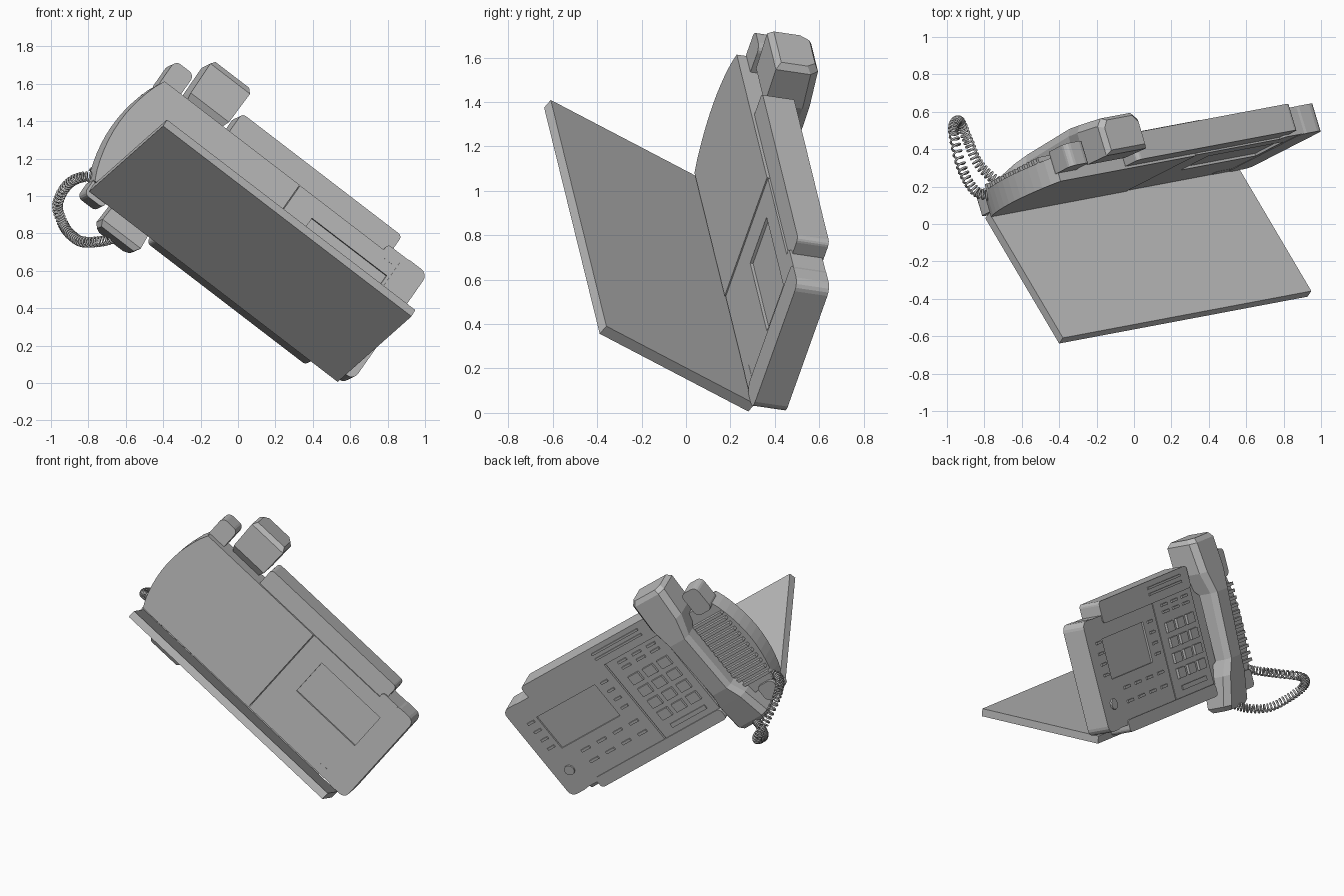
import bpy, bmesh, math
from mathutils import Vector, Matrix

cube = bpy.data.objects.get("Cube")
if cube:
    bpy.data.objects.remove(cube)

# One plain grey for the whole telephone
grey = bpy.data.materials.new("plain_grey")
grey.use_nodes = True
GREY = (0.5, 0.5, 0.5, 1)
grey.diffuse_color = GREY
grey.node_tree.nodes["Principled BSDF"].inputs["Base Color"].default_value = GREY

# Tilted frame: X runs along the phone, Y to its far edge, Z out of the keypad
ax = Vector((0.785, 0.148, -0.602)).normalized()
ay = Vector((-0.544, -0.28, -0.79))
ay = (ay - ax * ay.dot(ax)).normalized()
TILT = Matrix((ax, ay, ax.cross(ay))).transposed().to_4x4()


def add(name, bm):
    bmesh.ops.recalc_face_normals(bm, faces=bm.faces)
    mesh = bpy.data.meshes.new(name)
    bm.to_mesh(mesh)
    bm.free()
    mesh.materials.append(grey)
    ob = bpy.data.objects.new(name, mesh)
    bpy.context.collection.objects.link(ob)
    ob.matrix_world = TILT
    return ob


def prism(bm, outline, z0, z1, r=0):
    """Extrude an outline; r rounds the corners."""
    part = bmesh.new()
    base = part.faces.new([part.verts.new((x, y, z0)) for x, y in outline])
    top = bmesh.ops.extrude_face_region(part, geom=[base])["geom"]
    for v in top:
        if isinstance(v, bmesh.types.BMVert):
            v.co.z = z1
    if r:
        sides = [e for e in part.edges
                 if abs(e.verts[0].co.z - e.verts[1].co.z) > 1e-5]
        bmesh.ops.bevel(part, geom=sides, offset=r, segments=4, profile=0.5,
                        affect='EDGES')
    tmp = bpy.data.meshes.new("tmp")
    part.to_mesh(tmp)
    part.free()
    bm.from_mesh(tmp)
    bpy.data.meshes.remove(tmp)


def rect(x0, x1, y0, y1):
    return [(x0, y0), (x1, y0), (x1, y1), (x0, y1)]


def block(name, x0, x1, y0, y1, z0, z1, r=0):
    bm = bmesh.new()
    prism(bm, rect(x0, x1, y0, y1), z0, z1, r)
    return add(name, bm)


def pads(name, centres, w, d, z0, z1):
    bm = bmesh.new()
    for x, y in centres:
        prism(bm, rect(x - w / 2, x + w / 2, y - d / 2, y + d / 2), z0, z1)
    return add(name, bm)


# Fold-out stand hinged at the far edge
hinge, tip = Vector((-0.377, 0.113)), Vector((-0.681, -0.683))
d = (tip - hinge).normalized()
off = Vector((d.y, -d.x)) * 0.05
bm = bmesh.new()
ends = [[bm.verts.new((x, p.x, p.y)) for p in (hinge, tip, tip + off, hinge + off)]
        for x in (-1.236, 0.456)]
bm.faces.new(ends[0])
bm.faces.new(ends[1])
for i in range(4):
    j = (i + 1) % 4
    bm.faces.new((ends[0][i], ends[0][j], ends[1][j], ends[1][i]))
add("stand", bm)

# Cradle half of the body, with a bowed outer end
bow = []
for i in range(13):
    t = i / 12
    bow.append((-1.245 - 0.075 * math.sin(math.pi * t) ** 0.8, -0.44 - 0.677 * t))
bm = bmesh.new()
prism(bm, [(-0.325, -1.117), (-0.325, -0.44)] + bow, 0.104, 0.24)
add("cradle_body", bm)

# Display half, with a shallow rectangular recess front and back
panel = block("display_body", -0.32, 0.4, -1.117, -0.44, 0.108, 0.26)
for i, z in enumerate((0.11, 0.26)):
    cut = block("recess_cutter", -0.166, 0.343, -1.013, -0.75, z - 0.012, z + 0.012)
    cut.hide_render = True
    cut.hide_set(True)
    mod = panel.modifiers.new("recess", 'BOOLEAN')
    mod.object = cut
    mod.operation = 'DIFFERENCE'
    mod.solver = 'EXACT'
block("display_end", 0.36, 0.52, -1.158, -0.435, 0.105, 0.26, 0.045)
block("keypad_deck", -0.8, -0.33, -1.1, -0.47, 0.2, 0.258)

# Side rails and the matching end lobes beside the handset gap
for side, y0, y1 in (("near", -1.243, -1.1), ("far", -0.47, -0.39)):
    block(side + "_rail", -0.8, 0.29, y0, y1, 0.118, 0.267, 0.025)
block("near_lobe", -1.255, -1.125, -1.26, -1.08, 0.15, 0.275, 0.035)
block("far_lobe", -1.25, -1.12, -0.47, -0.355, 0.13, 0.26, 0.03)
block("near_end_rail", 0.25, 0.5, -1.155, -1.08, 0.107, 0.26, 0.02)
block("far_end_rail", 0.25, 0.5, -0.5, -0.44, 0.107, 0.26, 0.02)

# Ribs on the cradle and ridges on the near rail
pads("cradle_ribs", [(-1.12, -1.02 + 0.045 * i) for i in range(12)],
     0.32, 0.02, 0.23, 0.27)
pads("rail_ridges", [(-0.5, -1.2), (-0.5, -1.16)], 0.4, 0.015, 0.26, 0.275)

# Keys, soft buttons and round navigation button
cols = [-0.45, -0.575, -0.7]
pads("number_keys", [(x, -0.92 + 0.1 * r) for x in cols for r in range(4)],
     0.085, 0.065, 0.25, 0.275)
pads("function_keys", [(x, y) for x in cols for y in (-1.065, -1.02)],
     0.07, 0.016, 0.25, 0.27)
pads("label_bar", [(-0.575, -0.525)], 0.3, 0.03, 0.25, 0.266)
pads("soft_keys", [(x, y) for x in (0.2, 0.06, -0.08, -0.22) for y in (-0.67, -0.58)],
     0.07, 0.018, 0.25, 0.27)
pads("screen_keys", [(x, -1.0 + 0.07 * i) for x in (0.4, -0.24) for i in range(4)],
     0.055, 0.016, 0.25, 0.27)
bm = bmesh.new()
prism(bm, [(0.4 + 0.035 * math.cos(a * math.pi / 6), -0.6 + 0.035 * math.sin(a * math.pi / 6))
           for a in range(12)], 0.25, 0.272)
add("navigation_button", bm)

# Handset lofted from chamfered sections: (y, half width, bottom, top)
sections = [(-1.395, 0.115, 0.17, 0.335), (-1.365, 0.135, 0.15, 0.355),
            (-1.17, 0.13, 0.155, 0.375), (-1.03, 0.085, 0.265, 0.39),
            (-0.6, 0.08, 0.26, 0.37), (-0.5, 0.115, 0.16, 0.35),
            (-0.31, 0.13, 0.15, 0.31), (-0.28, 0.11, 0.17, 0.29)]
bm = bmesh.new()
rings = []
for y, w, z0, z1 in sections:
    shape = ((-w, z0), (w, z0), (w, z1 - 0.04), (w * 0.75, z1),
             (-w * 0.75, z1), (-w, z1 - 0.04))
    rings.append([bm.verts.new((x - 0.955, y, z)) for x, z in shape])
for a, b in zip(rings, rings[1:]):
    for i in range(6):
        j = (i + 1) % 6
        bm.faces.new((a[i], a[j], b[j], b[i]))
bm.faces.new(rings[0])
bm.faces.new(rings[-1])
add("handset", bm)

# Coiled cord: a helix wound round a smooth loop
loop = [Vector(p) for p in (
    (-0.72, 0.15, 1.1), (-0.84, 0.17, 1.1), (-0.92, 0.3, 1.05), (-0.965, 0.5, 0.95),
    (-0.935, 0.55, 0.85), (-0.89, 0.45, 0.79), (-0.83, 0.32, 0.755),
    (-0.72, 0.22, 0.76), (-0.62, 0.18, 0.79))]


def on_loop(t):
    i = min(int(t), len(loop) - 2)
    f = t - i
    p = [loop[max(0, min(len(loop) - 1, i + k))] for k in (-1, 0, 1, 2)]
    return 0.5 * (2 * p[1] + (p[2] - p[0]) * f
                  + (2 * p[0] - 5 * p[1] + 4 * p[2] - p[3]) * f * f
                  + (3 * p[1] - p[0] - 3 * p[2] + p[3]) * f ** 3)


TURNS, STEPS = 52, 12
curve = bpy.data.curves.new("coiled_cord", 'CURVE')
curve.dimensions = '3D'
curve.bevel_depth = 0.006
curve.bevel_resolution = 1
curve.use_fill_caps = True
spline = curve.splines.new('POLY')
spline.points.add(TURNS * STEPS)
for n in range(TURNS * STEPS + 1):
    t = n / (TURNS * STEPS) * (len(loop) - 1)
    lo, hi = max(t - 0.02, 0), min(t + 0.02, len(loop) - 1)
    tangent = (on_loop(hi) - on_loop(lo)).normalized()
    side = tangent.cross(Vector((0.8, -0.4, 0.3))).normalized()
    ang = math.tau * n / STEPS
    p = on_loop(t) + 0.024 * (side * math.cos(ang) + tangent.cross(side) * math.sin(ang))
    spline.points[n].co = (*p, 1)
curve.materials.append(grey)
cord = bpy.data.objects.new("coiled_cord", curve)
bpy.context.collection.objects.link(cord)
